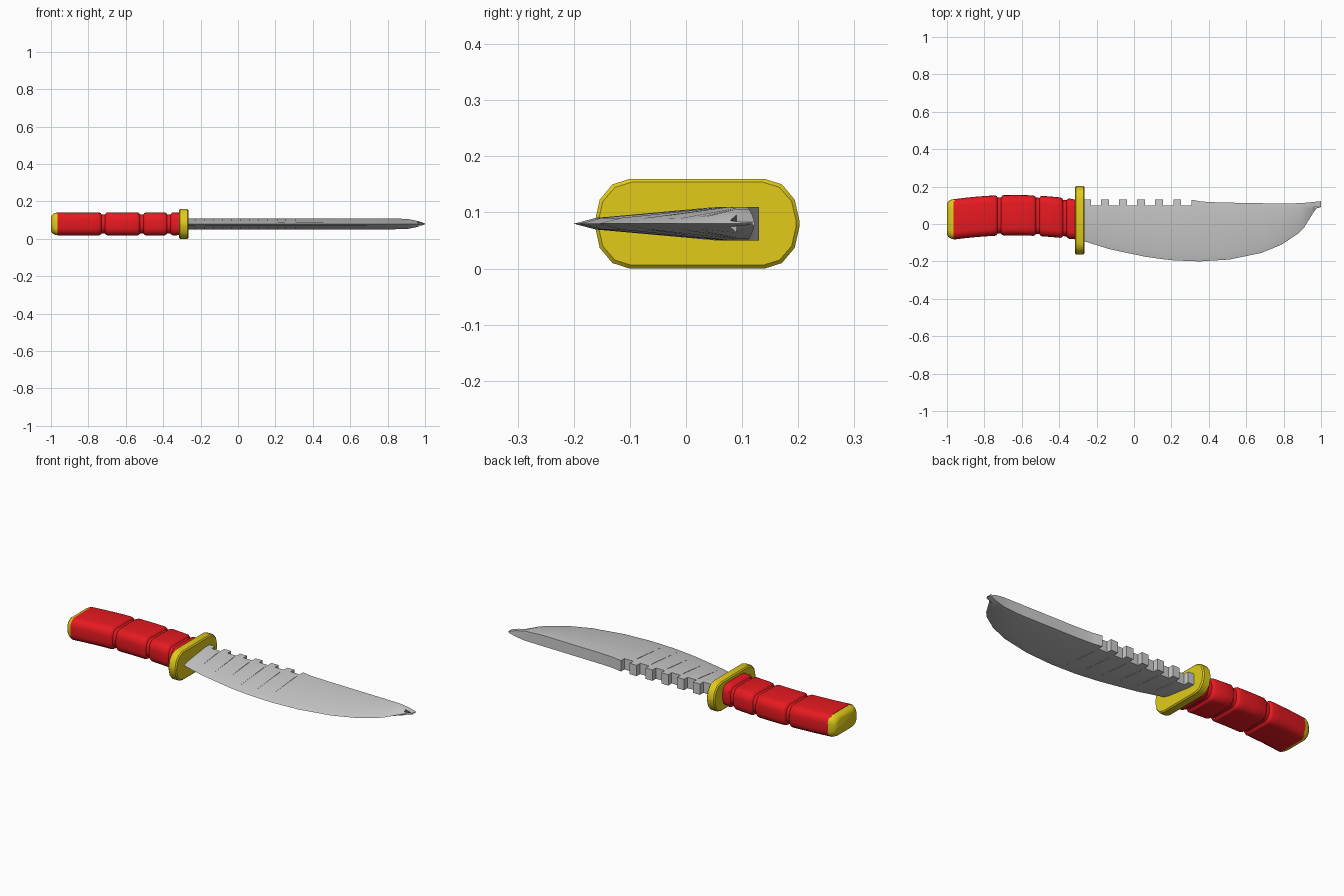
import bpy, bmesh, math

if "Cube" in bpy.data.objects:
    bpy.data.objects.remove(bpy.data.objects["Cube"])

ZC = 0.08  # mid-plane height of the whole knife


def material(name, rgb):
    m = bpy.data.materials.new(name)
    m.diffuse_color = (*rgb, 1)
    m.use_nodes = True
    m.node_tree.nodes["Principled BSDF"].inputs["Base Color"].default_value = m.diffuse_color
    return m


def interp(table, x):
    """Piecewise linear lookup in a list of (x, value)."""
    if x <= table[0][0]:
        return table[0][1]
    for (x0, v0), (x1, v1) in zip(table, table[1:]):
        if x <= x1:
            return v0 + (v1 - v0) * (x - x0) / (x1 - x0)
    return table[-1][1]


def loft(name, sections, mat=None, angle=30):
    """Skin closed (y, z) sections placed along x; sections = [(x, points)]."""
    bm = bmesh.new()
    rings = [[bm.verts.new((x, y, ZC + z)) for y, z in pts] for x, pts in sections]
    n = len(rings[0])
    for a, b in zip(rings, rings[1:]):
        for j in range(n):
            k = (j + 1) % n
            bm.faces.new((a[j], a[k], b[k], b[j]))
    bm.faces.new(rings[0][::-1])
    bm.faces.new(rings[-1])
    bmesh.ops.remove_doubles(bm, verts=bm.verts[:], dist=1e-5)
    me = bpy.data.meshes.new(name)
    bm.to_mesh(me)
    bm.free()
    me.shade_smooth()
    me.set_sharp_from_angle(angle=math.radians(angle))
    ob = bpy.data.objects.new(name, me)
    bpy.context.collection.objects.link(ob)
    if mat:
        me.materials.append(mat)
    return ob


def rounded(yc, hy, hz, ry, rz, seg=3):
    """Rounded rectangle with elliptical corners, counter-clockwise."""
    pts = []
    for q, (sy, sz) in enumerate([(1, 1), (-1, 1), (-1, -1), (1, -1)]):
        for i in range(seg + 1):
            t = math.pi / 2 * (q + i / seg)
            pts.append((yc + sy * (hy - ry) + ry * math.cos(t),
                        sz * (hz - rz) + rz * math.sin(t)))
    return pts


red = material("red_grip", (0.8, 0.01, 0.015))
yellow = material("yellow_fittings", (0.75, 0.6, 0.01))


# Grip: gently arched, with three wrap grooves
def grip_centre(x):
    return 0.047 - 0.022 * ((x + 0.64) / 0.32) ** 2


def grip_section(x, inset=0.0):
    return (x, rounded(grip_centre(x), 0.108 - inset, 0.062 - inset, 0.04, 0.042, 4))


stations = [(-0.965, 0), (-0.91, 0), (-0.85, 0), (-0.79, 0), (-0.62, 0),
            (-0.57, 0), (-0.44, 0), (-0.30, 0.003)]
for g in (-0.72, -0.515, -0.37):
    stations += [(g - 0.024, 0), (g - 0.015, 0.003), (g - 0.009, 0.011),
                 (g + 0.009, 0.011), (g + 0.015, 0.003), (g + 0.024, 0)]
loft("grip", [grip_section(x, d) for x, d in sorted(stations)], red, 40)

# Pommel cap: rounded off toward the end
loft("pommel", [(x, rounded(0.026, 0.107 - d, 0.061 - d, 0.04, 0.038, 4))
                for x, d in [(-1.0, 0.024), (-0.995, 0.014), (-0.985, 0.006),
                             (-0.972, 0.001), (-0.958, 0)]], yellow, 50)

# Guard: upright plate with softened rims
loft("guard", [(x, rounded(0.02, 0.182 - d, 0.08 - d, 0.062 - d / 2, 0.074 - d))
               for x, d in [(-0.315, 0.006), (-0.309, 0), (-0.271, 0),
                            (-0.265, 0.006)]], yellow, 35)

# Blade: wedge section, curved belly, toothed spine
belly = [(-0.29, -0.085), (-0.13, -0.135), (0.07, -0.177), (0.2, -0.194),
         (0.35, -0.2), (0.51, -0.19), (0.68, -0.155), (0.79, -0.11),
         (0.88, -0.05), (0.91, -0.018), (0.96, 0.062), (1.0, 0.118)]
back = [(0.305, 0.13), (0.36, 0.12), (0.46, 0.115), (0.8, 0.109),
        (0.9, 0.112), (1.0, 0.122)]
thick = [(-0.3, 0.03), (0.82, 0.03), (0.91, 0.026), (0.96, 0.016), (1.0, 0.003)]


def blade_section(x, top):
    ye, h = interp(belly, x), interp(thick, x)
    depth = top - ye
    yb = ye + min(0.04, 0.3 * depth)
    ys = min(0.09, ye + 0.85 * depth)
    side = [(yb, h * 0.35), (ys, h), (top, h)]
    return (x, [(ye, 0)] + [(y, -z) for y, z in side] + side[::-1])


TOOTH, GAP = 0.13, 0.10
blade = [blade_section(-0.29, TOOTH)]
for i in range(6):
    start = -0.23 + i * 0.0965
    end = start + 0.054
    blade += [blade_section(start, TOOTH), blade_section(start, GAP),
              blade_section(end, GAP), blade_section(end, TOOTH)]
xs = sorted({x for x, _ in belly if x > 0.31} | {x for x, _ in back if x > 0.31})
blade += [blade_section(x, interp(back, x)) for x in xs]
loft("blade", blade, None, 22)
